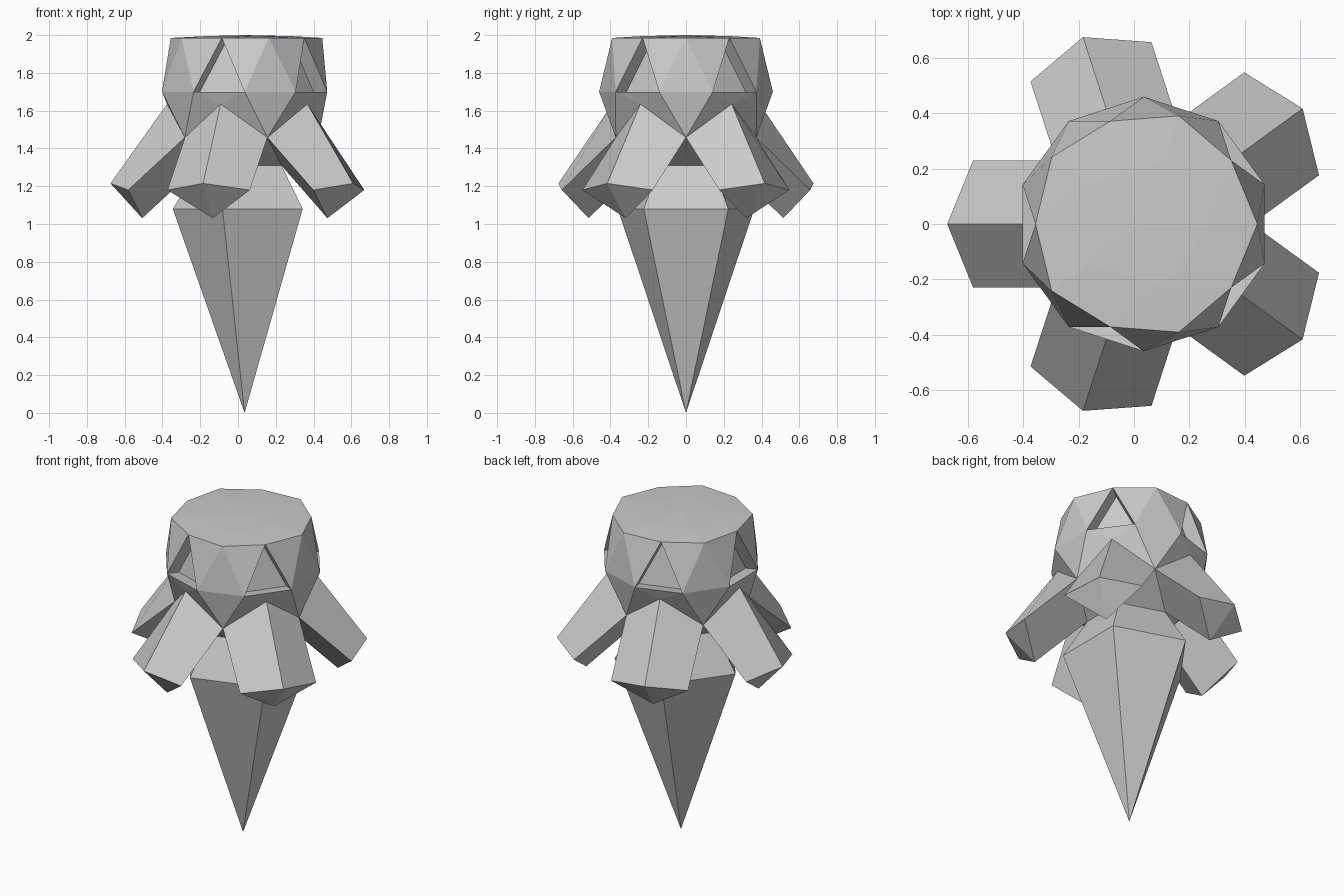
import bpy, bmesh
from math import sin, cos, radians
from mathutils import Vector

if "Cube" in bpy.data.objects:
    bpy.data.objects.remove(bpy.data.objects["Cube"])

CX = 0.035  # the five-fold axis sits slightly right of the centre


def P(r, deg, z):
    a = radians(deg)
    return Vector((CX + r * cos(a), r * sin(a), z))


# rings of the faceted head, as point-by-angle helpers
def eq(a): return P(0.46, a, 1.70)
def rim(a): return P(0.391, a, 1.985)
def rim_out(a): return P(0.411, a, 1.985)
def crown(a): return P(0.242, a, 1.995)
def brow(a): return P(0.411, a, 1.635)
def mid(a): return P(0.391, a, 1.458)
def neck(a): return P(0.242, a, 1.309)
def hip(a): return P(0.38, a, 1.08)


def build(name, faces):
    bm = bmesh.new()
    for f in faces:
        bm.faces.new([bm.verts.new(p) for p in f])
    bmesh.ops.remove_doubles(bm, verts=bm.verts[:], dist=0.0005)
    bmesh.ops.recalc_face_normals(bm, faces=bm.faces[:])
    me = bpy.data.meshes.new(name)
    bm.to_mesh(me)
    bm.free()
    ob = bpy.data.objects.new(name, me)
    bpy.context.collection.objects.link(ob)
    return ob


angles = [36 + 72 * k for k in range(5)]
top, tip = Vector((CX, 0, 2.0)), Vector((CX, 0, 0))

# head: flattened ball with five sunken triangular windows
head = []
for a in angles:
    win = [eq(a - 18), eq(a + 18), rim(a)]
    n = (win[1] - win[0]).cross(win[2] - win[0]).normalized()
    inner = [p - n * 0.085 for p in win]
    head.append(inner)
    for i in range(3):
        j = (i + 1) % 3
        head.append([win[i], win[j], inner[j], inner[i]])
    # upper wall
    head += [[eq(a + 18), rim_out(a + 36), rim(a)],
             [eq(a + 18), eq(a + 54), rim_out(a + 36)],
             [eq(a + 54), rim(a + 72), rim_out(a + 36)]]
    # nearly flat cap
    head += [[rim(a), rim_out(a + 36), crown(a + 36)],
             [rim_out(a + 36), rim(a + 72), crown(a + 36)],
             [crown(a + 36), rim(a + 72), crown(a + 108)],
             [crown(a + 36), crown(a + 108), top]]
    # underside
    head += [[eq(a - 18), brow(a), eq(a + 18)],
             [eq(a + 18), brow(a), mid(a + 36)],
             [eq(a + 18), mid(a + 36), eq(a + 54)],
             [eq(a + 54), mid(a + 36), brow(a + 72)],
             [mid(a + 36), neck(a), neck(a + 72)]]
build("head", head)

# legs: kite-shaped prisms pushed out and down
for k, a in enumerate(angles):
    d = P(0.30, a, -0.278) - Vector((CX, 0, 0))
    base = [brow(a), mid(a + 36), neck(a), mid(a - 36)]
    end = [p + d for p in base]
    end[0] = P(0.71, a, 1.215)
    leg = [[base[i], base[(i + 1) % 4], end[(i + 1) % 4], end[i]] for i in range(4)]
    leg += [[end[0], end[1], end[2]], [end[0], end[2], end[3]]]
    build(f"leg_{k + 1}", leg)

# lower body: flared neck tapering to a point
body = []
for a in angles:
    body += [[neck(a), hip(a), hip(a + 72), neck(a + 72)],
             [hip(a), tip, hip(a + 72)]]
build("spike_body", body)
